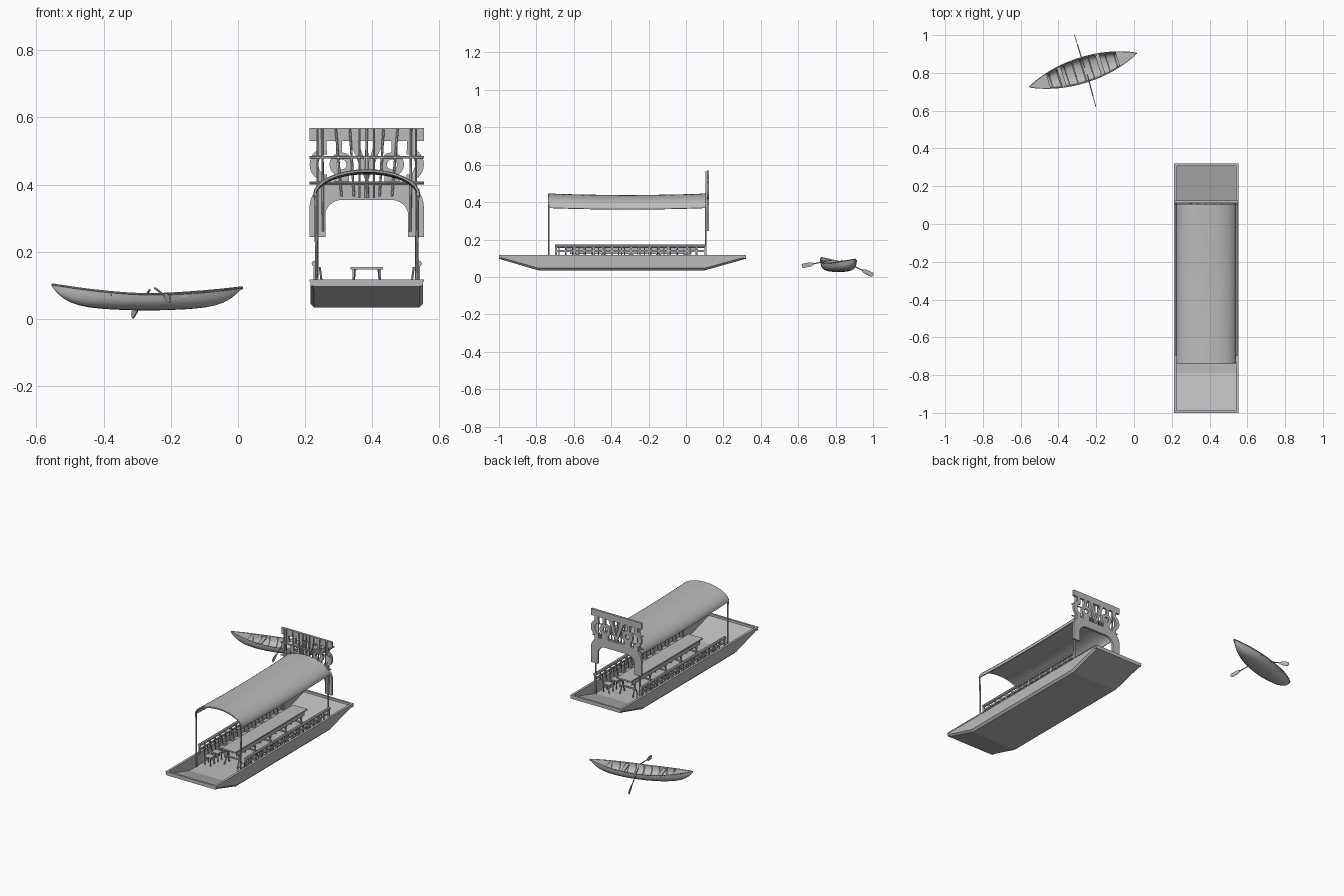
import bpy, bmesh, math
from mathutils import Vector, Matrix

if "Cube" in bpy.data.objects:
    bpy.data.objects.remove(bpy.data.objects["Cube"])

grey = bpy.data.materials.new("plain_grey")
grey.diffuse_color = (0.5, 0.5, 0.5, 1)
grey.use_nodes = True
grey.node_tree.nodes["Principled BSDF"].inputs["Base Color"].default_value = grey.diffuse_color
CX = 0.383          # centre line of the big boat


class Part:
    """Collects primitives into one mesh object."""
    def __init__(self, name):
        self.name, self.bm = name, bmesh.new()

    def box(self, x0, x1, y0, y1, z0, z1):
        m = Matrix.Translation(((x0 + x1) / 2, (y0 + y1) / 2, (z0 + z1) / 2)) @ \
            Matrix.Diagonal((x1 - x0, y1 - y0, z1 - z0, 1))
        bmesh.ops.create_cube(self.bm, size=1, matrix=m)

    def rod(self, p, q, r, sides=8):
        p, q = Vector(p), Vector(q)
        d = q - p
        m = Matrix.Translation((p + q) / 2) @ d.to_track_quat('Z', 'Y').to_matrix().to_4x4()
        bmesh.ops.create_cone(self.bm, cap_ends=True, segments=sides, radius1=r,
                              radius2=r, depth=d.length, matrix=m)

    def loft(self, rings, caps=True, closed=True, loop=False):
        v = [[self.bm.verts.new(p) for p in r] for r in rings]
        n = len(rings[0])
        pairs = list(zip(v, v[1:])) + ([(v[-1], v[0])] if loop else [])
        for a, b in pairs:
            for i in range(n if closed else n - 1):
                j = (i + 1) % n
                self.bm.faces.new((a[i], a[j], b[j], b[i]))
        if caps and closed and not loop:
            self.bm.faces.new(v[0])
            self.bm.faces.new(v[-1])

    def strip(self, outer, inner, y0, y1, loop=False):
        """Upright flat board between two (x, z) outlines."""
        self.loft([[(o[0], y0, o[1]), (i[0], y0, i[1]), (i[0], y1, i[1]), (o[0], y1, o[1])]
                   for o, i in zip(outer, inner)], loop=loop)

    def done(self, smooth=None, matrix=None):
        bmesh.ops.recalc_face_normals(self.bm, faces=self.bm.faces)
        me = bpy.data.meshes.new(self.name)
        self.bm.to_mesh(me)
        self.bm.free()
        me.materials.append(grey)
        ob = bpy.data.objects.new(self.name, me)
        bpy.context.collection.objects.link(ob)
        if matrix:
            ob.matrix_world = matrix
        if smooth:
            bpy.ops.object.select_all(action='DESELECT')
            ob.select_set(True)
            bpy.context.view_layer.objects.active = ob
            bpy.ops.object.shade_smooth_by_angle(angle=math.radians(smooth))
        return ob


def arc(cx, cz, r, a0, a1, n, rz=None):
    rz = rz or r
    return [(cx + r * math.cos(math.radians(a0 + (a1 - a0) * i / n)),
             cz + rz * math.sin(math.radians(a0 + (a1 - a0) * i / n))) for i in range(n + 1)]


# flat-bottomed hull with sloping ends
hull = Part("barge_hull")
W, T, c = 0.168, 0.012, 0.012
rings = []
for y, zb in ((-1, 0.097), (-0.79, 0.035), (0.10, 0.035), (0.32, 0.097)):
    top, k = 0.117, min(c, (0.117 - zb) / 2)
    rings.append([(CX + x, y, z) for x, z in (
        (-W, top), (-W, zb + k), (-W + k, zb), (W - k, zb), (W, zb + k), (W, top),
        (W - T, top), (W - T, zb + T), (-W + T, zb + T), (-W + T, top))])
hull.loft(rings)
for y in (-1, 0.308):
    hull.box(CX - W, CX + W, y, y + 0.012, 0.098, 0.1185)
for s in (-1, 1):
    hull.box(CX + s * 0.163 - 0.007, CX + s * 0.163 + 0.007, -1, 0.32, 0.112, 0.1185)
hull.done()

# arched canopy with a slight sag along its length
roof = Part("canopy")
rings = []
for i in range(9):
    t = i / 8
    sag = -0.008 * (1 - (2 * t - 1) ** 2)
    y = -0.735 + 0.845 * t
    outer = arc(CX, 0.370 + sag, 0.158, 180, 0, 20, 0.076)
    inner = arc(CX, 0.368 + sag, 0.153, 0, 180, 20, 0.071)
    rings.append([(x, y, z) for x, z in outer + inner])
roof.loft(rings)
roof.done(40)

# end hoops and posts
frame = Part("canopy_frame")
for y in (-0.733, 0.105):
    pts = arc(CX, 0.368, 0.155, 180, 0, 16, 0.073)
    for a, b in zip(pts, pts[1:]):
        frame.rod((a[0], y, a[1]), (b[0], y, b[1]), 0.005, 6)
    for s in (-1, 1):
        frame.rod((CX + s * 0.148, y, 0.05), (CX + s * 0.152, y, 0.385), 0.0045)
frame.done(40)

# side railings
rail = Part("side_railings")
for s in (-1, 1):
    x = CX + s * 0.155
    rail.rod((x, -0.70, 0.165), (x, 0.11, 0.165), 0.009)
    rail.box(x - 0.004, x + 0.004, -0.70, 0.11, 0.134, 0.143)
    for i in range(17):
        y = -0.695 + i * 0.05
        w = 0.006 if i % 2 else 0.011
        rail.box(x - 0.004, x + 0.004, y - w / 2, y + w / 2, 0.112, 0.162)
rail.done(40)

# row of seats on each side
seats = Part("side_seats")
for s in (-1, 1):
    for i in range(11):
        y, x = -0.66 + i * 0.07, CX + s * 0.112
        seats.box(x - 0.023, x + 0.023, y - 0.022, y + 0.022, 0.092, 0.099)
        for dx in (-0.019, 0.019):
            for dy in (-0.018, 0.018):
                seats.rod((x + dx, y + dy, 0.045), (x + dx, y + dy, 0.093), 0.003, 6)
        for dy in (-0.018, 0.018):
            seats.rod((x + s * 0.02, y + dy, 0.095), (x + s * 0.028, y + dy, 0.155), 0.003, 6)
seats.done()

# long table on crossed legs
table = Part("long_table")
table.box(CX - 0.048, CX + 0.048, -0.64, 0.05, 0.147, 0.155)
for x in (-0.04, 0.04):
    table.box(CX + x - 0.003, CX + x + 0.003, -0.62, 0.03, 0.122, 0.148)
for i in range(5):
    y = -0.59 + i * 0.148
    for s in (-1, 1):
        for d in (-1, 1):
            table.rod((CX + s * 0.045, y + d * 0.025, 0.045),
                      (CX + s * 0.036, y - d * 0.02, 0.148), 0.004, 6)
    table.box(CX - 0.042, CX + 0.042, y - 0.004, y + 0.004, 0.085, 0.093)
table.done()

# decorated board: lower arch, top beam and scrollwork
board = Part("decorated_board")
Y0, Y1 = 0.111, 0.124
left_out = [(-0.17, 0.245), (-0.17, 0.30)] + [(x, z) for x, z in arc(-0.10, 0.335, 0.07, 180, 90, 8)]
left_in = [(-0.123, 0.245), (-0.123, 0.28)] + [(x, z) for x, z in arc(-0.07, 0.31, 0.053, 180, 90, 8, 0.045)]
outer = left_out + [(-x, z) for x, z in reversed(left_out)]
inner = left_in + [(-x, z) for x, z in reversed(left_in)]
board.strip([(CX + x, z) for x, z in outer], [(CX + x, z) for x, z in inner], Y0, Y1)
board.box(CX - 0.17, CX + 0.17, Y0, Y1, 0.53, 0.568)
for s in (-1, 1):
    def side(pts):
        return [(CX + s * x, z) for x, z in pts]
    # pierced disc
    board.strip(side(arc(0.075, 0.460, 0.036, 0, 360, 20)[:-1]),
                side(arc(0.075, 0.460, 0.015, 0, 360, 20)[:-1]), Y0, Y1, True)
    # outer curl
    board.strip(side(arc(0.127, 0.460, 0.043, -100, 100, 12, 0.048)),
                side(arc(0.122, 0.460, 0.022, -100, 100, 12, 0.030)), Y0, Y1)
    # inner leaf rising from the centre
    board.strip(side([(0.0, 0.405), (0.016, 0.44), (0.034, 0.49), (0.055, 0.535)]),
                side([(0.0, 0.435), (0.004, 0.465), (0.016, 0.50), (0.028, 0.535)]), Y0, Y1)
    # ties to the arch and the beam
    for x, w, z0, z1 in ((0.132, 0.014, 0.385, 0.425), (0.132, 0.012, 0.495, 0.532),
                         (0.075, 0.022, 0.40, 0.43), (0.082, 0.009, 0.49, 0.532)):
        board.box(CX + s * x - w, CX + s * x + w, Y0, Y1, z0, z1)
board.done(35)

# sticks and battens holding the board
props = Part("board_supports")
for x0, x1, z0 in ((0, 0.003, 0.36), (0.022, 0.022, 0.36), (0.05, 0.038, 0.365),
                   (0.092, 0.075, 0.365), (0.132, 0.13, 0.26), (0.147, 0.147, 0.12)):
    for s in (-1, 1):
        props.rod((CX + s * x1, 0.107, z0), (CX + s * x0, 0.107, 0.565), 0.0035, 6)
for z in (0.482, 0.405):
    props.rod((CX - 0.17, 0.106, z), (CX + 0.17, 0.106, z), 0.004, 6)
props.done()

# ---- small canoe, built along its own x axis ----
place = Matrix.Translation((-0.27, 0.815, 0)) @ Matrix.Rotation(math.radians(17.5), 4, 'Z')
HALF = 0.298


def section(t, inset=0.0):
    """Half-round cross-section at t in -1..1, rim to rim."""
    w = max(0.066 * (1 - abs(t) ** 2.1) ** 0.95 - inset, 0.0012)
    rim = 0.074 + (0.030 if t < 0 else 0.021) * abs(t) ** 1.8
    keel = min(0.026 + 0.02 * abs(t) ** 2 + 0.052 * abs(t) ** 7, rim - 0.006) + inset
    pts = []
    for i in range(13):
        a = math.pi * i / 12
        pts.append((t * HALF, -w * math.copysign(abs(math.cos(a)) ** 0.75, math.cos(a)),
                    rim - (rim - keel) * math.sin(a) ** 0.8))
    return pts


stations = [math.sin(math.pi * (i / 24 - 0.5)) for i in range(25)]
canoe = Part("canoe_hull")
canoe.loft([section(t) + section(t, 0.004)[::-1] for t in stations])
canoe.done(50, place)

# gunwales, end decks, ribs and thwarts
fit = Part("canoe_fittings")
for a, b in zip(stations, stations[1:]):
    for k in (0, -1):
        fit.rod(section(a)[k], section(b)[k], 0.0028, 6)
for s in (-1, 1):
    rows = [section(s * t) for t in (0.64, 0.76, 0.88, 0.99)]
    fit.loft([[r[0], r[-1]] for r in rows], closed=False)
for i in range(9):
    ribs = section(-0.6 + 0.15 * i, 0.005)
    for a, b in zip(ribs, ribs[1:]):
        fit.rod(a, b, 0.003, 5)
for t in (-0.4, 0.32):
    p = section(t)
    x, w, z = p[0][0], p[-1][1], p[0][2] - 0.008
    fit.box(x - 0.011, x + 0.011, -w, w, z - 0.003, z + 0.003)
fit.done(40, place)

# oars with thin upright blades
for name, grip, tip in (("oar_far", (-0.262, 0.83, 0.088), (-0.315, 1.0, 0.010)),
                        ("oar_near", (-0.247, 0.79, 0.092), (-0.202, 0.62, 0.058))):
    oar = Part(name)
    g, e = Vector(grip), Vector(tip)
    d = (e - g).normalized()
    side_v = d.cross(Vector((0, 0, 1))).normalized()
    up = side_v.cross(d)
    oar.rod(g, e - d * 0.06, 0.003)
    oar.loft([[e - d * u + up * h + side_v * 0.0018, e - d * u - up * h + side_v * 0.0018,
               e - d * u - up * h - side_v * 0.0018, e - d * u + up * h - side_v * 0.0018]
              for u, h in ((0, 0.008), (0.008, 0.012), (0.05, 0.011), (0.068, 0.003))])
    oar.done(40)
